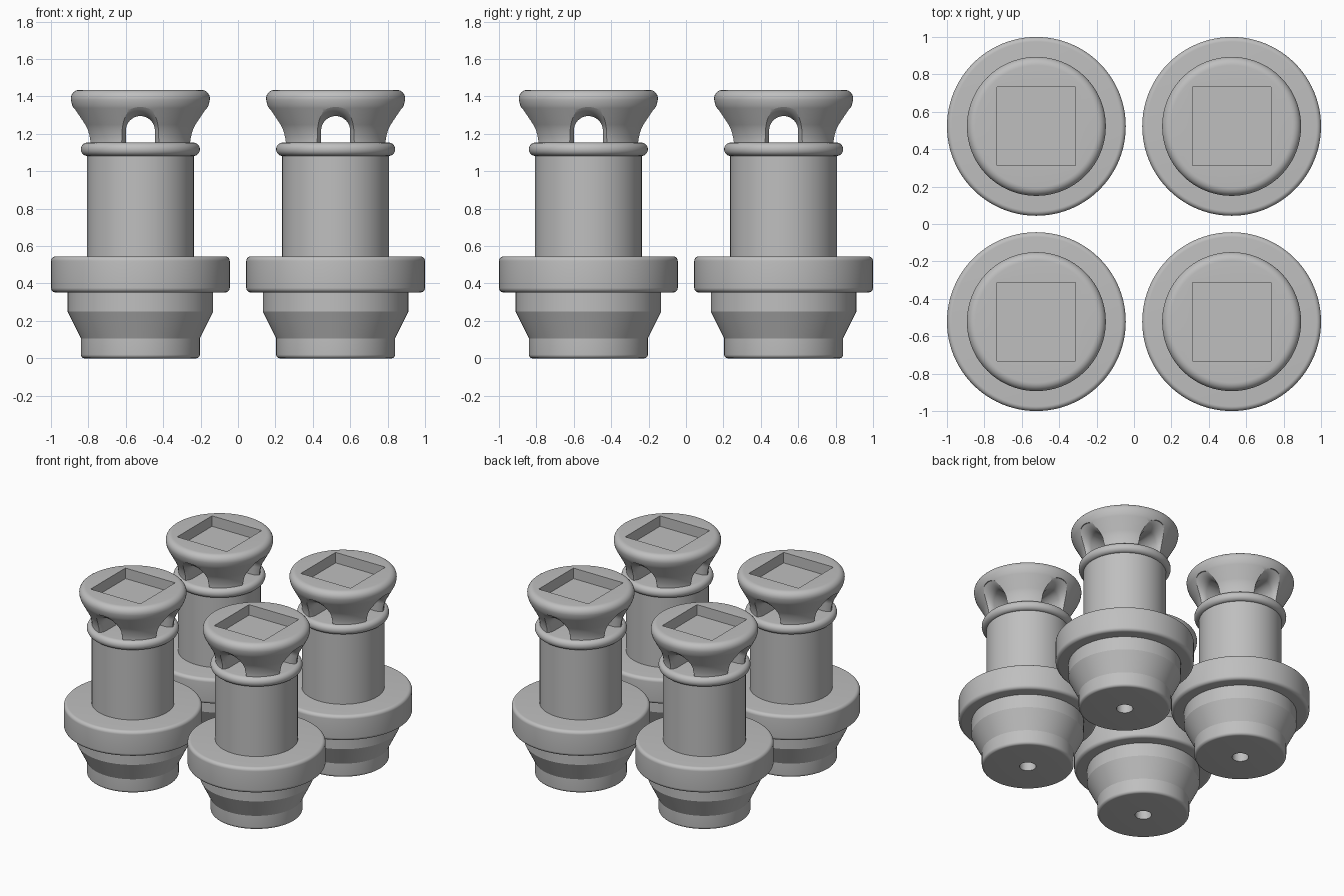
import bpy, bmesh, math
from mathutils import Vector, Matrix

if "Cube" in bpy.data.objects:
    bpy.data.objects.remove(bpy.data.objects["Cube"], do_unlink=True)

SPACING = 0.522
GREY = (0.52, 0.52, 0.52, 1)
mat = bpy.data.materials.new("plain_grey")
mat.use_nodes = True
mat.diffuse_color = GREY
mat.node_tree.nodes["Principled BSDF"].inputs["Base Color"].default_value = GREY


def to_object(name, bm):
    bmesh.ops.recalc_face_normals(bm, faces=bm.faces)
    mesh = bpy.data.meshes.new(name)
    bm.to_mesh(mesh)
    bm.free()
    mesh.materials.append(mat)
    obj = bpy.data.objects.new(name, mesh)
    bpy.context.collection.objects.link(obj)
    return obj


def rounded(points, steps=7):
    """Turn (radius, height, fillet) corners into a profile with rounded corners."""
    out = []
    for i, (r, z, f) in enumerate(points):
        p = Vector((r, z))
        if f == 0:
            out.append(p)
            continue
        a = p + (Vector(points[i - 1][:2]) - p).normalized() * f
        b = p + (Vector(points[i + 1][:2]) - p).normalized() * f
        for k in range(steps + 1):
            t = k / steps
            wa, wp, wb = (1 - t) ** 2, math.sqrt(2) * t * (1 - t), t * t
            out.append((a * wa + p * wp + b * wb) / (wa + wp + wb))
    return out


def lathe(name, points, sides=96):
    """Spin a profile that starts and ends on the axis."""
    bm = bmesh.new()
    verts = [bm.verts.new((p.x, 0, p.y)) for p in rounded(points)]
    edges = [bm.edges.new(pair) for pair in zip(verts, verts[1:])]
    bmesh.ops.spin(bm, geom=verts + edges, cent=(0, 0, 0), axis=(0, 0, 1),
                   angle=math.tau, steps=sides, use_duplicate=False)
    bmesh.ops.remove_doubles(bm, verts=bm.verts, dist=0.0002)
    return to_object(name, bm)


def arch_cutter(name, turn):
    """Arched tunnel that flares softly at both mouths."""
    half, flare, start, floor = 0.0775, 0.07, 0.2, 1.15
    spring = 1.295 - half
    arc = [flare * math.sin(math.radians(a)) for a in range(0, 73, 9)]
    side = [(start + u, flare - math.sqrt(flare ** 2 - u ** 2)) for u in arc]
    side.append((0.45, side[-1][1]))
    stations = [(-s, o) for s, o in reversed(side)] + side
    bm = bmesh.new()
    rings = []
    for s, o in stations:
        w = half + o
        outline = [(w, floor - 0.05)]
        outline += [(w * math.cos(math.pi * k / 24), spring + w * math.sin(math.pi * k / 24))
                    for k in range(25)]
        outline.append((-w, floor - 0.05))
        rings.append([bm.verts.new((x, s + math.copysign(0.45 * max(0, z - floor), s), z))
                      for x, z in outline])
    for a, b in zip(rings, rings[1:]):
        for i in range(len(a)):
            j = (i + 1) % len(a)
            bm.faces.new((a[i], a[j], b[j], b[i]))
    for ring in (rings[0], rings[-1]):
        bm.faces.new(ring)
    bmesh.ops.triangulate(bm, faces=bm.faces)
    bmesh.ops.rotate(bm, verts=bm.verts, matrix=Matrix.Rotation(turn, 3, "Z"))
    return to_object(name, bm)


def carve(obj, cutters):
    """Subtract the cutters one at a time, keep the result and drop the cutters."""
    for cutter in cutters:
        mod = obj.modifiers.new("cut", "BOOLEAN")
        mod.operation, mod.solver, mod.object = "DIFFERENCE", "EXACT", cutter
        graph = bpy.context.evaluated_depsgraph_get()
        mesh = bpy.data.meshes.new_from_object(obj.evaluated_get(graph))
        obj.modifiers.clear()
        obj.data = mesh
        bpy.data.objects.remove(cutter, do_unlink=True)


# Tapered foot with a bore underneath
foot = lathe("foot", [(0, 0, 0), (0.318, 0, 0.02), (0.318, 0.107, 0), (0.389, 0.25, 0),
                      (0.389, 0.38, 0), (0, 0.38, 0)])
bm = bmesh.new()
bmesh.ops.create_cone(bm, cap_ends=True, segments=32, radius1=0.057, radius2=0.057, depth=0.6)
carve(foot, [to_object("bore_cutter", bm)])

# Wide collar
collar = lathe("collar", [(0, 0.352, 0), (0.478, 0.352, 0.025), (0.478, 0.545, 0.025),
                          (0, 0.545, 0)])

# Column and the rounded ring above it
column = lathe("column", [(0, 0.5, 0), (0.286, 0.5, 0), (0.286, 1.12, 0), (0, 1.12, 0)])
ring = lathe("ring", [(0, 1.082, 0), (0.318, 1.082, 0.034), (0.318, 1.153, 0.034),
                      (0, 1.153, 0)])

# Flared head with crossing arches and a square socket on top
head = lathe("head", [(0, 1.145, 0), (0.285, 1.145, 0), (0.285, 1.205, 0.05),
                      (0.37, 1.36, 0.025), (0.374, 1.435, 0.048), (0, 1.435, 0)])
bm = bmesh.new()
bmesh.ops.create_cube(bm, size=0.42)
bmesh.ops.translate(bm, verts=bm.verts, vec=(0, 0, 1.355 + 0.21))
carve(head, [to_object("socket_cutter", bm), arch_cutter("arch_cutter_y", 0),
             arch_cutter("arch_cutter_x", math.pi / 2)])

# Smooth shading with sharp edges kept
parts = [foot, collar, column, ring, head]
bpy.ops.object.select_all(action="DESELECT")
for obj in parts:
    obj.select_set(True)
bpy.context.view_layer.objects.active = head
bpy.ops.object.shade_smooth_by_angle(angle=math.radians(22))

# Four matching posts
for sx, sy, corner in ((1, -1, "front_left"), (-1, -1, "front_right"),
                       (1, 1, "back_left"), (-1, 1, "back_right")):
    for obj in parts:
        copy = obj.copy()
        copy.name = f"{obj.name}_{corner}"
        copy.location = (sx * SPACING, sy * SPACING, 0)
        bpy.context.collection.objects.link(copy)
for obj in parts:
    bpy.data.objects.remove(obj, do_unlink=True)
